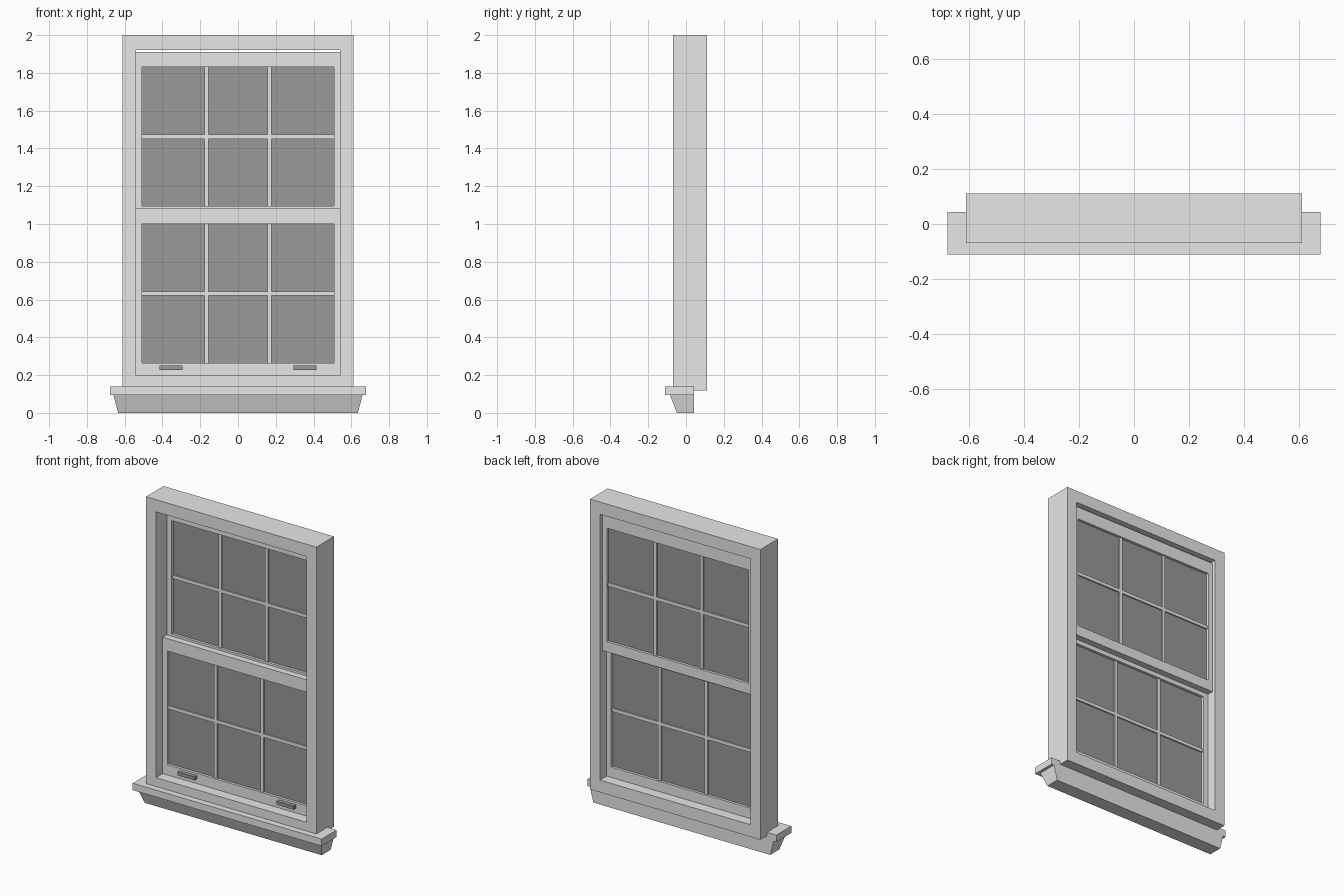
import bpy, bmesh

if "Cube" in bpy.data.objects:
    bpy.data.objects.remove(bpy.data.objects["Cube"])


def material(name, v):
    m = bpy.data.materials.new(name)
    m.diffuse_color = (v, v, v, 1)
    m.use_nodes = True
    m.node_tree.nodes["Principled BSDF"].inputs["Base Color"].default_value = m.diffuse_color
    return m


WHITE = material("painted_white", 0.8)
GREY = material("glass_grey", 0.32)


def make(name, bm, mat):
    bmesh.ops.recalc_face_normals(bm, faces=bm.faces[:])
    me = bpy.data.meshes.new(name)
    bm.to_mesh(me)
    bm.free()
    me.materials.append(mat)
    ob = bpy.data.objects.new(name, me)
    bpy.context.collection.objects.link(ob)
    return ob


def loft(bm, rings, closed=False):
    """Join equal-length vertex rings with quads; cap the ends unless closed."""
    vs = [[bm.verts.new(p) for p in r] for r in rings]
    n = len(vs[0])
    for i in range(len(vs) if closed else len(vs) - 1):
        a, b = vs[i], vs[(i + 1) % len(vs)]
        for j in range(n):
            k = (j + 1) % n
            bm.faces.new((a[j], a[k], b[k], b[j]))
    if not closed:
        bm.faces.new(vs[0])
        bm.faces.new(vs[-1])


def rect_xy(x, y0, y1, z):
    return [(-x, y0, z), (x, y0, z), (x, y1, z), (-x, y1, z)]


def rect_xz(x0, x1, z0, z1, y):
    return [(x0, y, z0), (x1, y, z0), (x1, y, z1), (x0, y, z1)]


def box(name, x0, x1, y0, y1, z0, z1, mat):
    bm = bmesh.new()
    loft(bm, [rect_xz(x0, x1, z0, z1, y0), rect_xz(x0, x1, z0, z1, y1)])
    return make(name, bm, mat)


def frame(name, outer, inner, y0, y1, mat):
    """Rectangular border; outer and inner are (half width, bottom, top)."""
    def r(s, y):
        return rect_xz(-s[0], s[0], s[1], s[2], y)
    bm = bmesh.new()
    loft(bm, [r(outer, y0), r(outer, y1), r(inner, y1), r(inner, y0)], closed=True)
    return make(name, bm, mat)


# Outer casing
frame("casing", (0.611, 0.118, 2.0), (0.54, 0.197, 1.921), -0.07, 0.111, WHITE)

# Sill board and the tapered apron beneath it
box("sill", -0.678, 0.678, -0.111, 0.043, 0.095, 0.14, WHITE)
bm = bmesh.new()
loft(bm, [rect_xy(0.635, -0.048, 0.043, 0), rect_xy(0.659, -0.085, 0.043, 0.095)])
make("apron", bm, WHITE)


# Two identical sashes: the lower one in front, the upper one behind
def sash(tag, y, z):
    frame(tag + "_sash", (0.54, z + 0.197, z + 1.081), (0.507, z + 0.264, z + 1.0),
          y, y + 0.042, WHITE)
    c = y + 0.021
    box(tag + "_glass", -0.512, 0.512, c - 0.004, c + 0.004, z + 0.259, z + 1.005, GREY)
    for side, x in (("left", -0.167), ("right", 0.167)):
        box(f"{tag}_{side}_muntin", x - 0.011, x + 0.011, c - 0.013, c + 0.013,
            z + 0.264, z + 1.0, WHITE)
    box(tag + "_cross_muntin", -0.507, 0.507, c - 0.0125, c + 0.0125,
        z + 0.621, z + 0.643, WHITE)


sash("lower", 0.0, 0.0)
sash("upper", 0.044, 0.83)

# Lift handles on the bottom rail
for side, s in (("left", -1), ("right", 1)):
    box(side + "_lift_handle", s * 0.355 - 0.061, s * 0.355 + 0.061,
        -0.025, 0.001, 0.228, 0.25, GREY)
